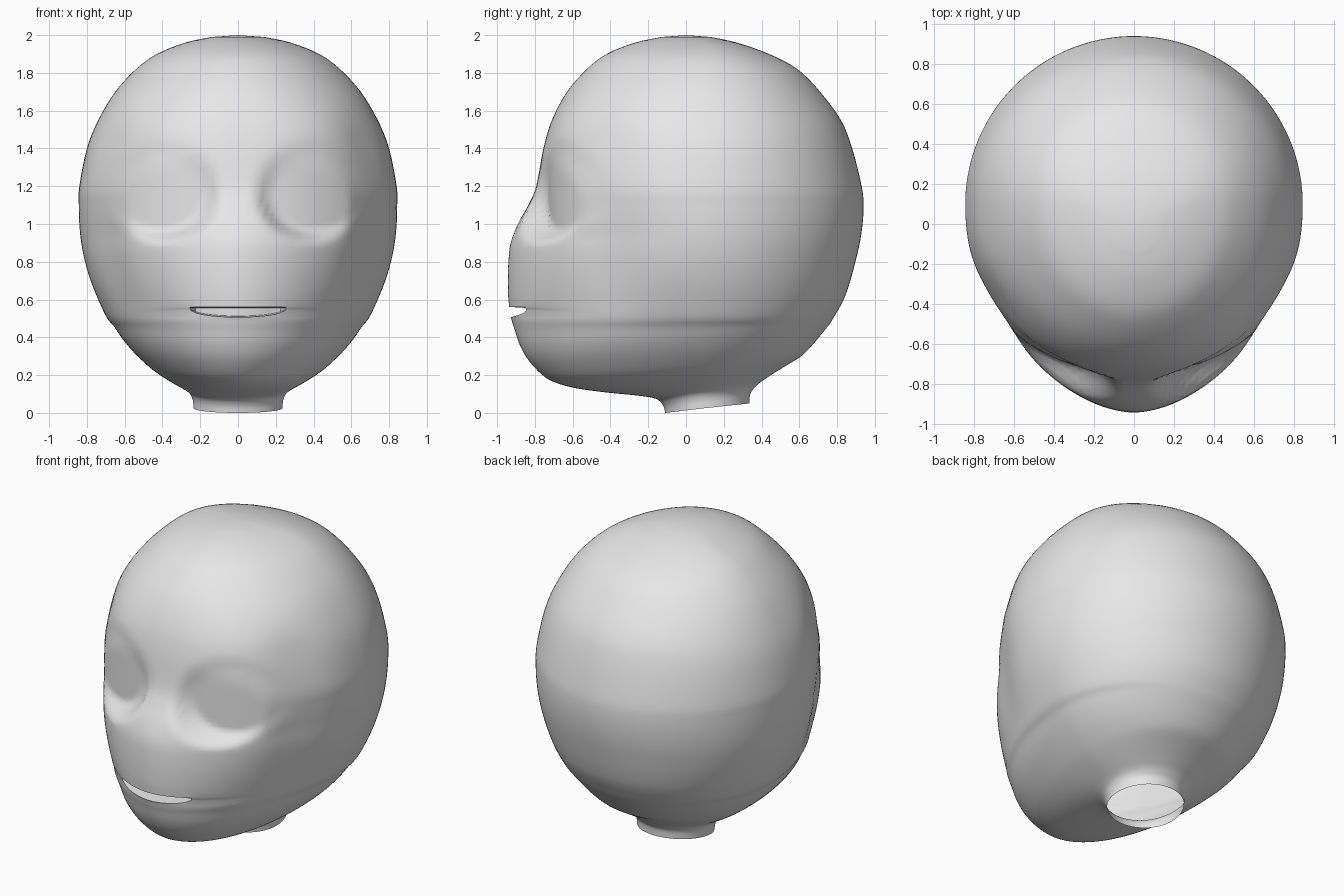
import bpy, bmesh, math

if "Cube" in bpy.data.objects:
    bpy.data.objects.remove(bpy.data.objects["Cube"])

SEG = 144      # vertices around each ring
SUB = 4        # rings between key sections

# Key sections: front z, front y, back z, back y, half width
SECTIONS = [
    (0.00, -.11, .05, .335, .235), (.04, -.122, .10, .34, .24),
    (.075, -.16, .13, .36, .255), (.092, -.26, .155, .385, .28),
    (.108, -.42, .18, .42, .315), (.13, -.58, .21, .465, .36),
    (.16, -.69, .25, .53, .415), (.20, -.76, .30, .61, .475),
    (.28, -.835, .36, .67, .55), (.36, -.88, .42, .72, .61),
    (.44, -.907, .47, .76, .655), (.50, -.925, .51, .785, .695),
    (.60, -.94, .60, .835, .74), (.70, -.943, .70, .87, .78),
    (.80, -.94, .80, .897, .81), (.90, -.928, .90, .92, .83),
    (1.0, -.89, 1.0, .935, .84), (1.1, -.835, 1.1, .94, .843),
    (1.2, -.793, 1.2, .93, .84), (1.4, -.755, 1.4, .88, .80),
    (1.55, -.71, 1.55, .82, .74), (1.7, -.63, 1.7, .71, .65),
    (1.82, -.525, 1.82, .59, .54), (1.9, -.42, 1.9, .44, .43),
    (1.96, -.27, 1.96, .27, .28), (1.99, -.13, 1.99, .13, .14),
]
MOUTH_SECTION = 11     # the mouth lies between this section and the next
MOUTH_W = .24


def smooth(a, b, v):
    t = min(1, max(0, (v - a) / (b - a)))
    return t * t * (3 - 2 * t)


def section(i, t):
    """Catmull-Rom blend between key sections."""
    n = len(SECTIONS) - 1
    p = [SECTIONS[min(n, max(0, i + k))] for k in (-1, 0, 1, 2)]
    return [.5 * (2 * b + (c - a) * t + (2 * a - 5 * b + 4 * c - d) * t * t
                  + (3 * b - a - 3 * c + d) * t ** 3) for a, b, c, d in zip(*p)]


def mouth_z(lip, x):
    """Heights of the four lip rings, closing toward the corners."""
    gap = .006 + .036 * math.sqrt(max(0, 1 - (x / MOUTH_W) ** 2))
    return (.549 - gap, .555 - gap, .555, .561)[lip]


def ring(sec, lip=None):
    zf, yf, zb, yb, w = sec
    yc = min(.1, .35 * yb)
    zm = (zf + zb) / 2
    # Rounder skull, pointed muzzle, broad forehead
    power = 2 - .16 * smooth(.3, .6, zm) + .4 * smooth(.9, 1.25, zm) - .24 * smooth(1.5, 1.85, zm)
    pts = []
    for k in range(SEG):
        a = 2 * math.pi * k / SEG
        s, c = math.sin(a), math.cos(a)
        e = 2 / power if c > 0 else 1
        x = math.copysign(w * abs(s) ** e, s)
        y = yc - (yc - yf) * c ** e if c > 0 else yc + (yb - yc) * -c
        z = zm + (zf - zb) / 2 * c
        # Temple and cheek hollow
        x *= 1 - .045 * math.exp(-((y + .42) / .19) ** 2) * smooth(.4, .8, z) * (1 - smooth(1.4, 1.7, z))
        ax = abs(x)
        if c > 0:
            # Eye sockets
            d = math.hypot((ax - .40) / .31, (z - 1.16) / (.26 if z < 1.16 else .29))
            hollow = max(.018, -.74 + .7 * ax ** 2.5 - y)
            y += hollow * (1 - smooth(.72, 1.03, d))
            # Mouth slit and pocket
            if lip is not None:
                near = 1 - smooth(.28, .6, ax)
                z += (mouth_z(lip, x) - z) * near
                if lip in (1, 2):
                    y += .1 * (1 - smooth(.215, .25, ax))
        pts.append((x, y, z))
    return pts


# Rings from the neck opening to the crown
rings = []
for i in range(len(SECTIONS) - 1):
    if i == MOUTH_SECTION:
        rings.append(ring(section(i, 0)))
        rings.append(ring(section(i, .2), 0))
        rings.append(ring(section(i, .35), 1))
        rings.append(ring(section(i, .5), 2))
        rings.append(ring(section(i, .65), 3))
    else:
        rings += [ring(section(i, k / SUB)) for k in range(SUB)]
rings.append(ring(SECTIONS[-1]))

# Head surface
bm = bmesh.new()
loops = [[bm.verts.new(p) for p in r] for r in rings]
for lo, hi in zip(loops, loops[1:]):
    for k in range(SEG):
        n = (k + 1) % SEG
        bm.faces.new((lo[k], lo[n], hi[n], hi[k]))
crown = bm.verts.new((0, 0, 2))
for k in range(SEG):
    bm.faces.new((loops[-1][k], loops[-1][(k + 1) % SEG], crown))

mesh = bpy.data.meshes.new("head")
bm.to_mesh(mesh)
bm.free()
head = bpy.data.objects.new("head", mesh)
bpy.context.collection.objects.link(head)

# Plain grey
grey = bpy.data.materials.new("light grey")
grey.diffuse_color = (.8, .8, .8, 1)
grey.use_nodes = True
grey.node_tree.nodes["Principled BSDF"].inputs["Base Color"].default_value = grey.diffuse_color
mesh.materials.append(grey)

bpy.context.view_layer.objects.active = head
head.select_set(True)
bpy.ops.object.shade_smooth_by_angle(angle=math.radians(50))
